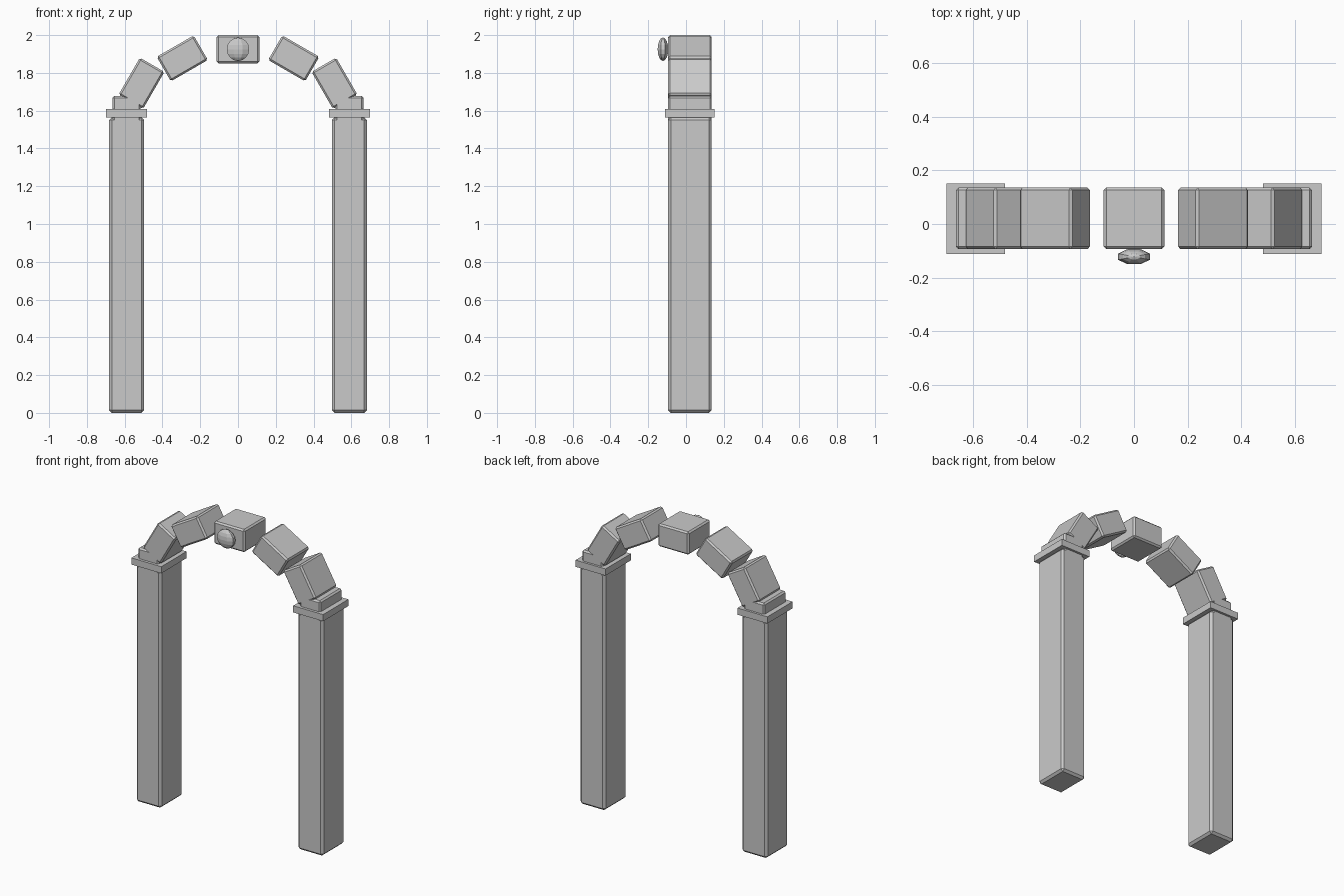
import bpy
import bmesh
import math
from mathutils import Matrix, Vector

cube = bpy.data.objects.get("Cube")
if cube:
    bpy.data.objects.remove(cube, do_unlink=True)

# One plain stone colour
stone = bpy.data.materials.new("stone_grey")
stone.use_nodes = True
stone.diffuse_color = (0.59, 0.59, 0.59, 1)
stone.node_tree.nodes["Principled BSDF"].inputs["Base Color"].default_value = stone.diffuse_color


def finish(name, bm, location, tilt=0):
    """Turn a bmesh into a named object, tilted about the front-back axis."""
    mesh = bpy.data.meshes.new(name)
    bm.to_mesh(mesh)
    bm.free()
    mesh.materials.append(stone)
    obj = bpy.data.objects.new(name, mesh)
    obj.location = location
    obj.rotation_euler.y = tilt
    bpy.context.collection.objects.link(obj)
    return obj


def block(name, location, size, bevel=0, tilt=0):
    """Box with optional chamfered edges."""
    bm = bmesh.new()
    bmesh.ops.create_cube(bm, size=1)
    bmesh.ops.scale(bm, vec=Vector(size), verts=bm.verts)
    if bevel:
        bmesh.ops.bevel(bm, geom=bm.edges[:], offset=bevel, segments=1,
                        affect='EDGES', profile=0.5)
    return finish(name, bm, location, tilt)


DEPTH = 0.23
MID_Y = 0.021
SPAN = 0.59          # half width of the arch, to the pillar centres
RISE = 0.36          # height of the arch curve
SPRING = 1.565       # top of the pillars

# Pillars and their flat caps
for side, x in (("left", SPAN), ("right", -SPAN)):
    block(f"{side}_pillar", (x, MID_Y, SPRING / 2), (0.184, DEPTH, SPRING), 0.014)
    block(f"{side}_cap", (x, 0.0195, 1.586), (0.218, 0.263, 0.044))

# Arch stones along a flattened curve, keystone in the middle
for step in range(-3, 4):
    angle = math.radians(step * 30)
    if step == 0:
        name = "keystone"
    else:
        name = f"{'left' if step > 0 else 'right'}_arch_stone_{abs(step)}"
    place = (SPAN * math.sin(angle), MID_Y, SPRING + RISE * math.cos(angle))
    block(name, place, (0.226, DEPTH, 0.15), 0.01, angle)

# Faceted boss on the front of the keystone
bm = bmesh.new()
bmesh.ops.create_uvsphere(bm, u_segments=8, v_segments=8, radius=0.062)
bmesh.ops.rotate(bm, verts=bm.verts, matrix=Matrix.Rotation(math.radians(22.5), 3, 'Z'))
bmesh.ops.scale(bm, vec=Vector((1.03, 0.49, 1)), verts=bm.verts)
finish("keystone_boss", bm, (0, -0.122, SPRING + RISE))
